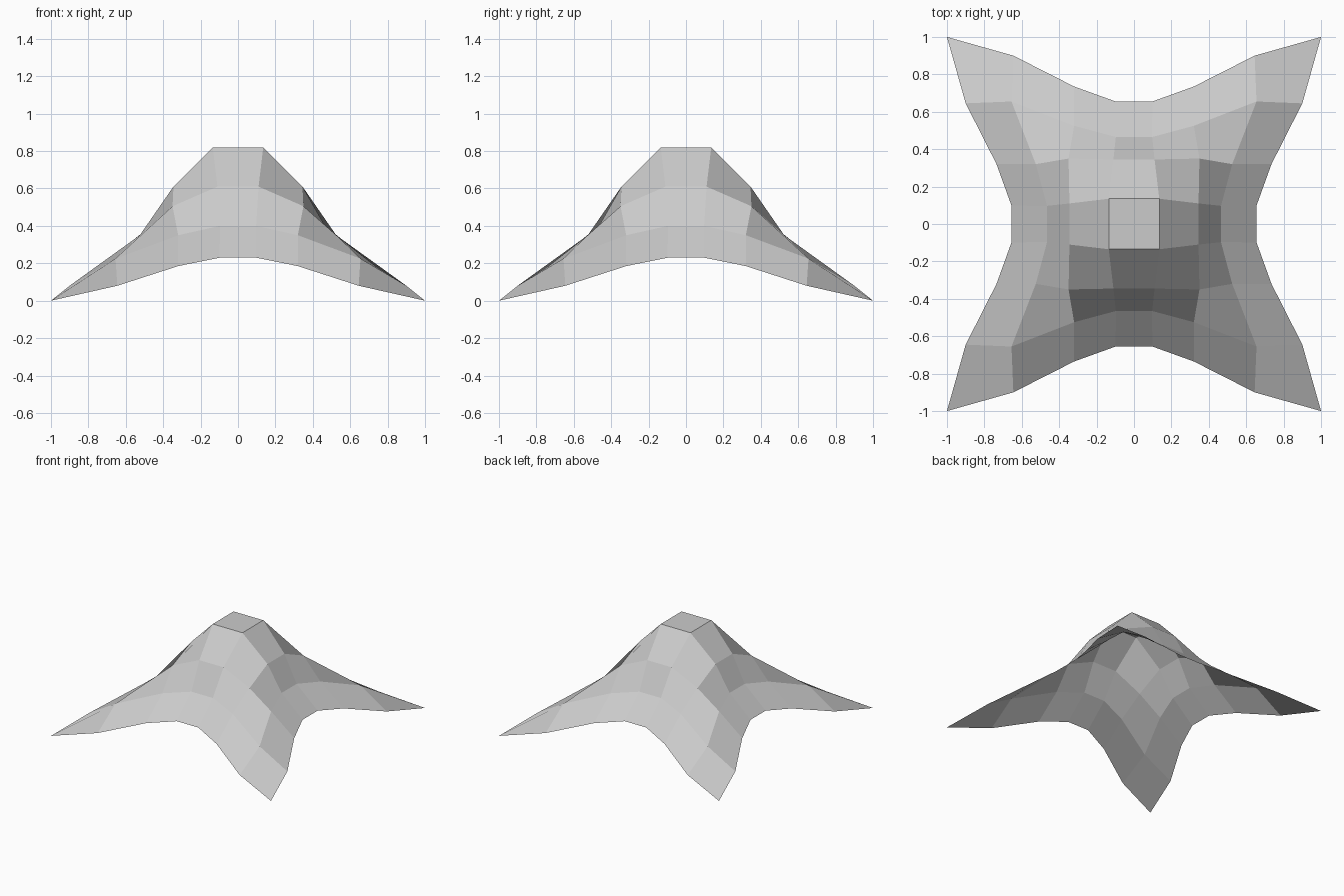
import bpy, bmesh

if "Cube" in bpy.data.objects:
    bpy.data.objects.remove(bpy.data.objects["Cube"])

# Draped cloth: a 7 x 7 grid of quads, symmetric about x, y and the diagonals.
# Keys are grid steps outward from the centre (far axis, near axis).
WEDGE = {
    (0, 0): (0.135, 0.135, 0.82),
    (1, 0): (0.345, 0.11, 0.61),
    (1, 1): (0.35, 0.35, 0.505),
    (2, 0): (0.465, 0.097, 0.40),
    (2, 1): (0.525, 0.32, 0.35),
    (2, 2): (0.655, 0.655, 0.225),
    (3, 0): (0.655, 0.098, 0.23),
    (3, 1): (0.735, 0.32, 0.185),
    (3, 2): (0.90, 0.645, 0.08),
    (3, 3): (1.0, 1.0, 0.0),
}


def cloth_point(col, row):
    """Position of a grid point, mirrored from the stored wedge."""
    sx, i = (1, col - 4) if col > 3 else (-1, 3 - col)
    sy, j = (1, row - 4) if row > 3 else (-1, 3 - row)
    far, near, z = WEDGE[max(i, j), min(i, j)]
    x, y = (far, near) if i >= j else (near, far)
    return sx * x, sy * y, z


# Cloth sheet, flat shaded, single layer
bm = bmesh.new()
grid = [[bm.verts.new(cloth_point(c, r)) for c in range(8)] for r in range(8)]
for r in range(7):
    for c in range(7):
        bm.faces.new((grid[r][c], grid[r][c + 1], grid[r + 1][c + 1], grid[r + 1][c]))
mesh = bpy.data.meshes.new("draped_cloth")
bm.to_mesh(mesh)
bm.free()

# Plain light grey fabric
fabric = bpy.data.materials.new("light grey fabric")
fabric.diffuse_color = (0.6, 0.6, 0.6, 1)
fabric.use_nodes = True
fabric.node_tree.nodes["Principled BSDF"].inputs["Base Color"].default_value = fabric.diffuse_color
mesh.materials.append(fabric)

cloth = bpy.data.objects.new("draped_cloth", mesh)
bpy.context.collection.objects.link(cloth)
